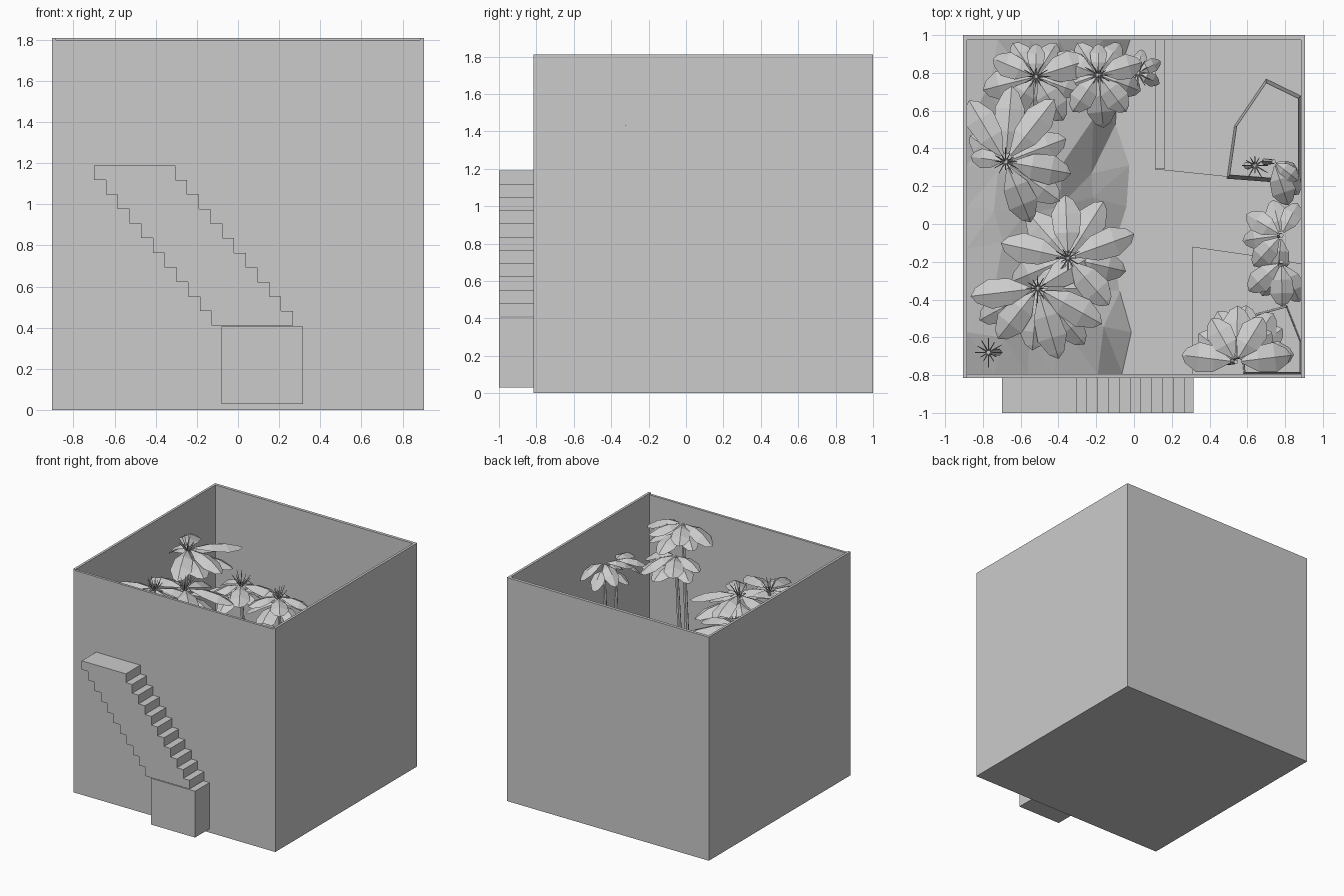
import bpy, bmesh, math, random
from mathutils import Vector, Matrix

if "Cube" in bpy.data.objects:
    bpy.data.objects.remove(bpy.data.objects["Cube"])

random.seed(4)
X0, X1, Y0, Y1, H = -0.885, 0.885, -0.795, 0.975, 1.81   # inside of the tank


def finish(bm, name):
    bmesh.ops.recalc_face_normals(bm, faces=bm.faces)
    me = bpy.data.meshes.new(name)
    bm.to_mesh(me)
    bm.free()
    ob = bpy.data.objects.new(name, me)
    bpy.context.collection.objects.link(ob)
    return ob


def add_box(bm, x0, x1, y0, y1, z0, z1):
    m = Matrix.Translation(((x0 + x1) / 2, (y0 + y1) / 2, (z0 + z1) / 2)) @ \
        Matrix.Diagonal((x1 - x0, y1 - y0, z1 - z0, 1))
    bmesh.ops.create_cube(bm, size=1, matrix=m)


def box(name, *dims):
    bm = bmesh.new()
    add_box(bm, *dims)
    return finish(bm, name)


def prism(name, pts, z0, z1, shrink=1.0):
    """Rock block: outline extruded upward, the top optionally smaller."""
    bm = bmesh.new()
    n = len(pts)
    cx, cy = sum(p[0] for p in pts) / n, sum(p[1] for p in pts) / n
    lo = [bm.verts.new((x, y, z0)) for x, y in pts]
    hi = [bm.verts.new((cx + (x - cx) * shrink, cy + (y - cy) * shrink, z1)) for x, y in pts]
    bm.faces.new(lo)
    bm.faces.new(hi)
    for i in range(n):
        j = (i + 1) % n
        bm.faces.new((lo[i], lo[j], hi[j], hi[i]))
    return finish(bm, name)


def add_rod(bm, a, b, r0, r1, sides=5):
    a, b = Vector(a), Vector(b)
    d = b - a
    m = Matrix.Translation((a + b) / 2) @ d.to_track_quat('Z', 'Y').to_matrix().to_4x4()
    bmesh.ops.create_cone(bm, cap_ends=True, segments=sides, radius1=r0, radius2=r1,
                          depth=d.length, matrix=m)


# Tank: floor and four thin panes
box("tank_floor", -0.905, 0.905, -0.815, 1.0, 0, 0.018)
box("front_pane", X0, X1, -0.815, Y0, 0.01, 1.80)
box("back_pane", -0.905, 0.905, Y1, 1.0, 0.01, H)
box("left_pane", -0.905, X0, -0.815, Y1, 0.01, H)
box("right_pane", X1, 0.905, -0.815, Y1, 0.01, H)

# Outside staircase with its base block
box("stair_base", -0.08, 0.315, -1.0, -0.815, 0.03, 0.405)
bm = bmesh.new()
RISE, RUN = 0.0709, 0.0572
left_side, right_side = [], []
for i in range(11):
    zt, x = 1.19 - i * RISE, i * RUN
    right_side += [(-0.305 + x, zt), (-0.305 + x, zt - RISE)]
    left_side += [(-0.70 + x, zt), (-0.70 + x, zt - RISE)]
face = bm.faces.new([bm.verts.new((x, -1.0, z)) for x, z in right_side + left_side[::-1]])
ext = bmesh.ops.extrude_face_region(bm, geom=[face])
bmesh.ops.translate(bm, vec=(0, 0.185, 0),
                    verts=[v for v in ext["geom"] if isinstance(v, bmesh.types.BMVert)])
finish(bm, "staircase")

# Faceted bank along the left side
bm = bmesh.new()
nx, ny = 5, 8
profile = [0.50, 0.44, 0.38, 0.28, 0.16, 0.015]
rows = []
for j in range(ny + 1):
    y = Y0 + (Y1 - Y0) * j / ny
    edge = -0.06 + 0.05 * math.sin(j * 1.7)
    row = []
    for i in range(nx + 1):
        inner = 0 < i < nx
        jit = (lambda s: random.uniform(-s, s)) if inner else (lambda s: 0)
        row.append(bm.verts.new((X0 + (edge - X0) * i / nx + jit(0.04),
                                 y + (jit(0.05) if 0 < j < ny else 0), profile[i] + jit(0.04))))
    rows.append(row)
for j in range(ny):
    for i in range(nx):
        bm.faces.new((rows[j][i], rows[j][i + 1], rows[j + 1][i + 1], rows[j + 1][i]))
bmesh.ops.triangulate(bm, faces=bm.faces)
finish(bm, "left_bank")

# Rock terraces on the right
prism("back_terrace", [(0.11, 0.29), (0.69, 0.23), (X1, 0.21), (X1, Y1), (0.11, Y1)], 0.01, 0.42)
box("back_terrace_lip", 0.11, 0.165, 0.29, Y1, 0.40, 0.44)
prism("back_boulder", [(0.49, 0.24), (X1, 0.21), (X1, 0.68), (0.70, 0.77), (0.53, 0.52)],
      0.40, 0.58, 0.92)
prism("front_terrace", [(0.31, Y0), (X1, Y0), (X1, -0.21), (0.66, -0.17), (0.31, -0.12)], 0.01, 0.38)
prism("front_boulder", [(0.55, -0.50), (0.81, -0.43), (X1, -0.62), (X1, Y0), (0.58, Y0)],
      0.36, 0.55, 0.95)


def add_leaf(bm, c, ang, length, width, lift, droop):
    """Folded pointed leaf, four stations along a drooping midrib."""
    d = Vector((math.cos(ang), math.sin(ang), 0))
    s = Vector((-d.y, d.x, 0))
    left, mid, right = [], [], []
    for t, w in ((0.10, 0.12), (0.40, 0.85), (0.70, 1.0), (0.92, 0.5), (1.0, 0.0)):
        p = Vector(c) + d * length * t + Vector((0, 0, lift * math.sin(t * 2.2) - droop * t * t))
        side = s * width * 0.5 * w
        fold = Vector((0, 0, -0.22 * width * w))
        mid.append(bm.verts.new(p))
        if w:
            left.append(bm.verts.new(p + side + fold))
            right.append(bm.verts.new(p - side + fold))
    for i in range(3):
        bm.faces.new((mid[i], mid[i + 1], left[i + 1], left[i]))
        bm.faces.new((mid[i], right[i], right[i + 1], mid[i + 1]))
    bm.faces.new((mid[3], mid[4], left[3]))
    bm.faces.new((mid[3], right[3], mid[4]))


def room(x, y, a):
    """Distance from a point to the panes along an angle."""
    dx, dy = math.cos(a), math.sin(a)
    tx = ((X1 if dx > 0 else X0) - x) / dx if abs(dx) > 1e-4 else 9
    ty = ((Y1 if dy > 0 else Y0) - y) / dy if abs(dy) > 1e-4 else 9
    return min(tx, ty)


def plant(name, x, y, z, ground, radius, count, a0=0, a1=360, tuft=True, width=0.16):
    bm = bmesh.new()
    for k in range(count):
        a = math.radians(a0 + (a1 - a0) * (k + 0.5) / count + random.uniform(-6, 6))
        r = min(radius * random.uniform(0.85, 1.05), room(x, y, a) - 0.02)
        if r > 0.12:
            add_leaf(bm, (x, y, z - 0.05 * (k % 2)), a, r, min(width, r * 0.55), 0.04,
                     random.uniform(0.06, 0.14))
    finish(bm, name + "_leaves")
    bm = bmesh.new()
    foot = (x + 0.05 * (1 if x < 0 else -1), y, ground)
    add_rod(bm, foot, (x, y, z), 0.02, 0.012, 6)
    if tuft:
        for k in range(12):
            a = k * math.tau / 12
            r = min(random.uniform(0.04, 0.08), room(x, y, a) - 0.01)
            add_rod(bm, (x, y, z - 0.02), (x + r * math.cos(a), y + r * math.sin(a),
                                           z + random.uniform(0.03, 0.10)), 0.005, 0.002, 3)
    finish(bm, name + "_stem")


# Tall plants on the left bank
plant("tall_plant_1", -0.68, 0.33, 1.59, 0.40, 0.40, 9, -80, 190)
plant("tall_plant_2", -0.35, -0.18, 1.55, 0.25, 0.37, 10)
plant("tall_plant_3", -0.51, -0.34, 1.57, 0.30, 0.38, 9, 170, 400)
plant("tall_plant_4", -0.52, 0.78, 1.17, 0.30, 0.28, 10)
plant("tall_plant_5", -0.19, 0.79, 1.15, 0.12, 0.27, 10)
plant("small_plant_back", 0.02, 0.80, 0.95, 0.02, 0.13, 7, width=0.08)

# Plants along the right and front panes
plant("side_plant_1", 0.74, 0.33, 1.36, 0.50, 0.28, 4, -80, -20, False, 0.13)
plant("side_plant_2", 0.78, -0.06, 1.55, 0.33, 0.21, 6, 40, 290, False, 0.13)
plant("side_plant_3", 0.78, -0.20, 1.52, 0.33, 0.24, 4, 210, 300, False, 0.14)
plant("front_plant_1", 0.54, -0.73, 1.68, 0.50, 0.29, 7, 0, 180, False)
plant("front_plant_2", 0.58, -0.70, 1.42, 0.50, 0.27, 7, -10, 190, False)

# Small ground rosettes
plant("rosette_front", -0.77, -0.68, 0.72, 0.45, 0.11, 9, width=0.06)
plant("rosette_back", 0.64, 0.31, 0.66, 0.56, 0.06, 8, width=0.04)
